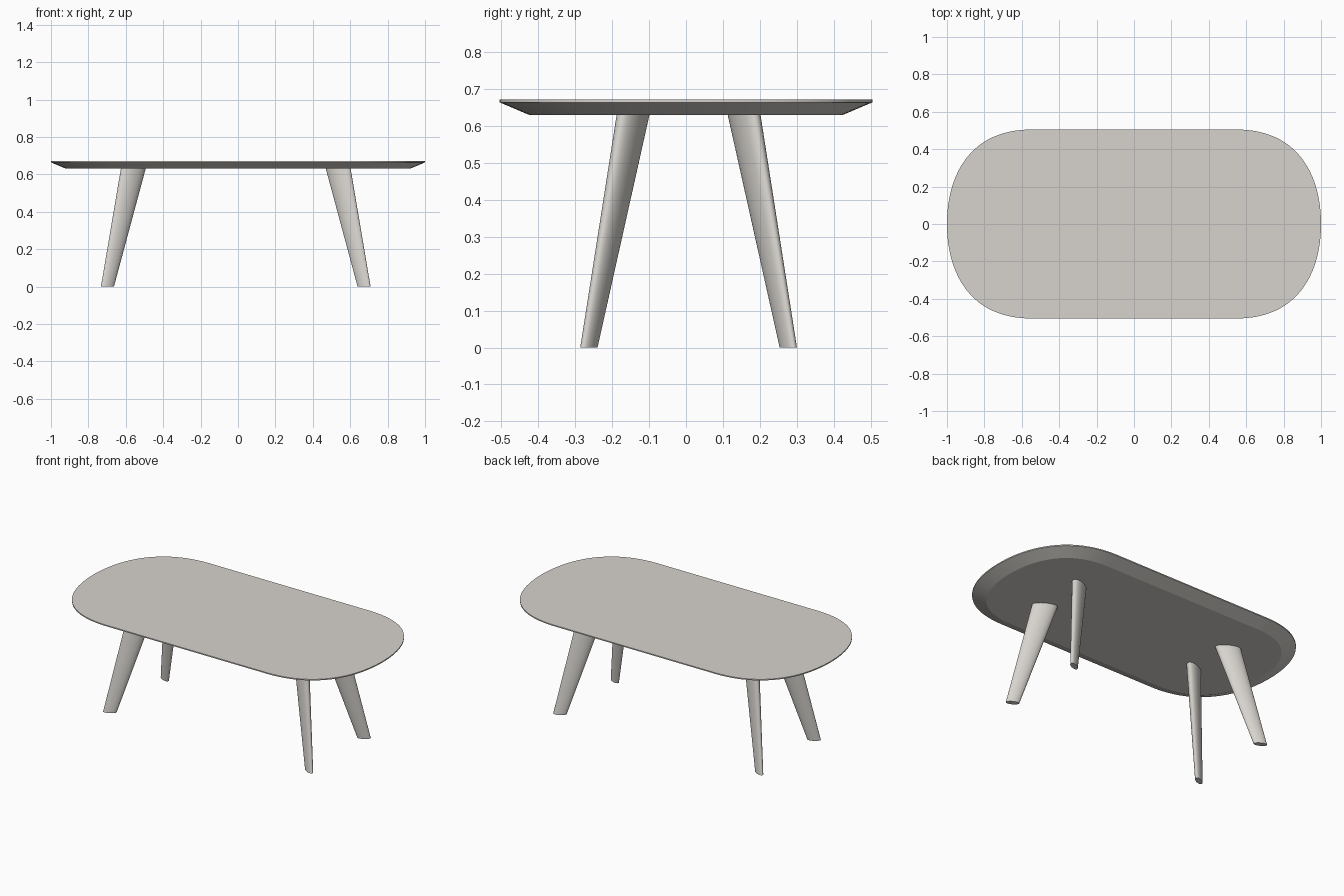
import bpy, bmesh, math
from mathutils import Vector

if "Cube" in bpy.data.objects:
    bpy.data.objects.remove(bpy.data.objects["Cube"])

mat = bpy.data.materials.new("warm light grey")
mat.diffuse_color = (0.68, 0.655, 0.615, 1)
mat.use_nodes = True
mat.node_tree.nodes["Principled BSDF"].inputs["Base Color"].default_value = mat.diffuse_color


def loft(name, rings):
    """Skin a stack of closed rings (bottom to top) and cap both ends."""
    bm = bmesh.new()
    rows = [[bm.verts.new(p) for p in ring] for ring in rings]
    n = len(rows[0])
    for lo, hi in zip(rows, rows[1:]):
        for i in range(n):
            j = (i + 1) % n
            bm.faces.new((lo[i], lo[j], hi[j], hi[i]))
    bm.faces.new(rows[0][::-1])
    bm.faces.new(rows[-1])
    bmesh.ops.recalc_face_normals(bm, faces=bm.faces)
    me = bpy.data.meshes.new(name)
    bm.to_mesh(me)
    bm.free()
    me.materials.append(mat)
    ob = bpy.data.objects.new(name, me)
    bpy.context.collection.objects.link(ob)
    bpy.ops.object.select_all(action='DESELECT')
    ob.select_set(True)
    bpy.context.view_layer.objects.active = ob
    bpy.ops.object.shade_smooth_by_angle(angle=math.radians(20))
    return ob


# Tabletop outline: one quarter as a Bezier with inward offset, then mirrored
P = [Vector(p) for p in ((1, 0), (1, 0.27), (0.87, 0.505), (0.55, 0.505))]


def outline(inset, z, steps=24):
    quarter = []
    for i in range(steps + 1):
        t = i / steps
        u = 1 - t
        p = u**3 * P[0] + 3*u*u*t * P[1] + 3*u*t*t * P[2] + t**3 * P[3]
        d = u*u * (P[1] - P[0]) + 2*u*t * (P[2] - P[1]) + t*t * (P[3] - P[2])
        d.normalize()
        quarter.append(p - inset * Vector((d.y, -d.x)))
    half = quarter + [Vector((-p.x, p.y)) for p in reversed(quarter)]
    full = half + [Vector((p.x, -p.y)) for p in reversed(half[1:-1])]
    return [(p.x, p.y, z) for p in full]


# Tabletop: flat underside, wide chamfer, thin upright lip
loft("tabletop", [outline(0.08, 0.63), outline(0, 0.664), outline(0, 0.671)])


# Splayed tapering legs with an oval section turned outwards
def oval(cx, cy, z, a, b, sx, sy, n=40):
    th = math.radians(28)
    ring = []
    for i in range(n):
        u = 2 * math.pi * i / n
        ex, ey = a * math.cos(u), b * math.sin(u)
        x = cx + ex * math.cos(th) - ey * math.sin(th)
        y = cy + ex * math.sin(th) + ey * math.cos(th)
        ring.append((sx * x - 0.012, sy * y + 0.007, z))
    return ring


for sx, side in ((-1, "left"), (1, "right")):
    for sy, end in ((-1, "front"), (1, "back")):
        loft(f"{end}_{side}_leg", [
            oval(0.686, 0.27, 0, 0.0385, 0.017, sx, sy),
            oval(0.5475, 0.15, 0.632, 0.0735, 0.032, sx, sy)])
